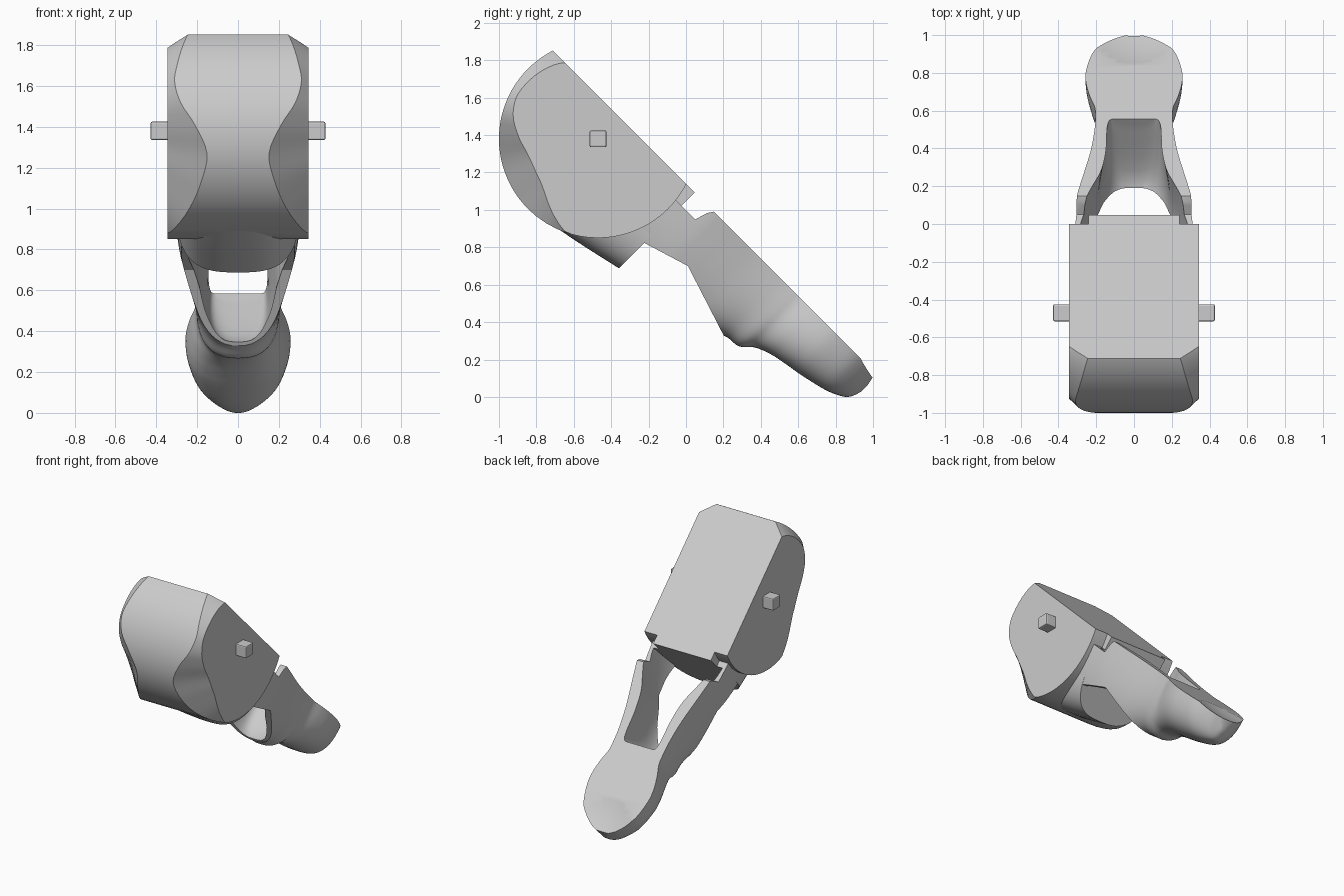
import bpy, bmesh, math
from mathutils import Vector

old = bpy.data.objects.get("Cube")
if old:
    bpy.data.objects.remove(old, do_unlink=True)

grey = bpy.data.materials.new("light_grey")
grey.use_nodes = True
grey.diffuse_color = (0.6, 0.6, 0.6, 1)
grey.node_tree.nodes["Principled BSDF"].inputs["Base Color"].default_value = (0.6, 0.6, 0.6, 1)

R2 = math.sqrt(2)


def tilt(x, s, t):
    """Tilted frame: s runs down the slope, t is height over the sloping top plane."""
    return Vector((x, (s + t) / R2 + 0.57, (t - s) / R2 + 0.57))


def smooth_rows(rows, n=5):
    """Catmull-Rom interpolation between key rows."""
    out = []
    for i in range(len(rows) - 1):
        p = [rows[max(0, min(len(rows) - 1, i + k))] for k in (-1, 0, 1, 2)]
        for j in range(n):
            u = j / n
            out.append([b + 0.5 * u * (c - a + u * (2*a - 5*b + 4*c - d + u * (3*(b - c) + d - a)))
                        for a, b, c, d in zip(*p)])
    return out + [list(rows[-1])]


def make(name, bm):
    bmesh.ops.recalc_face_normals(bm, faces=bm.faces)
    mesh = bpy.data.meshes.new(name)
    bm.to_mesh(mesh)
    bm.free()
    mesh.materials.append(grey)
    ob = bpy.data.objects.new(name, mesh)
    bpy.context.collection.objects.link(ob)
    return ob


def loft(name, rings):
    """Skin closed rings and cap both ends."""
    bm = bmesh.new()
    vs = [[bm.verts.new(p) for p in ring] for ring in rings]
    for a, b in zip(vs, vs[1:]):
        for i in range(len(a)):
            j = (i + 1) % len(a)
            bm.faces.new((a[i], a[j], b[j], b[i]))
    bm.faces.new(vs[0])
    bm.faces.new(vs[-1])
    return make(name, bm)


def trough(name, rows, e=2.5, n=32):
    """Loft of rounded U sections; row = s, half width, top, depth, bulge."""
    rings = []
    for s, w, top, depth, bulge in smooth_rows(rows):
        ring = []
        for i in range(n + 1):
            c, f = math.cos(math.pi * i / n), max(0, math.sin(math.pi * i / n)) ** (2 / e)
            x = math.copysign(abs(c) ** (2 / e), c) * w * (1 + bulge * f)
            ring.append(tilt(x, s, top - (depth + top) * f))
        rings.append(ring)
    return loft(name, rings)


def prism(name, pts, half):
    """Profile in the tilted side plane, extruded across x."""
    return loft(name, [[tilt(x, s, t) for s, t in pts] for x in (-half, half)])


def select(ob):
    bpy.ops.object.select_all(action='DESELECT')
    ob.select_set(True)
    bpy.context.view_layer.objects.active = ob


def carve(ob, cutter):
    cutter.hide_render = True
    mod = ob.modifiers.new("carve", 'BOOLEAN')
    mod.operation, mod.solver, mod.object = 'DIFFERENCE', 'EXACT', cutter
    select(ob)
    bpy.ops.object.modifier_apply(modifier=mod.name)
    bpy.data.objects.remove(cutter, do_unlink=True)


def soften(ob, angle=32):
    select(ob)
    bpy.ops.object.shade_smooth_by_angle(angle=math.radians(angle))


# Head: round drum with blended side corners; row = angle, front half width, side radius
PIVOT, RADIUS, HALF = (-0.47, 1.38), 0.53, 0.345
head_rows = [
    (100, 0.20, 0.40), (115, 0.24, 0.448), (128, 0.27, 0.47), (142, 0.297, 0.484),
    (153, 0.31, 0.49), (165, 0.28, 0.47), (177, 0.21, 0.43), (192, 0.152, 0.386),
    (208, 0.18, 0.377), (225, 0.235, 0.405), (250, 0.335, 0.525)]
rows = smooth_rows(head_rows, 4) + [(a, 0.34, RADIUS) for a in range(255, 351, 5)]
bm = bmesh.new()
strips = []
for a, wide, side in rows:
    d = Vector((0, math.cos(math.radians(a)), math.sin(math.radians(a))))
    c = Vector((0, *PIVOT))
    strips.append([bm.verts.new(c + d * r + Vector((x, 0, 0))) for x, r in
                   ((-HALF, side), (-wide, RADIUS), (wide, RADIUS), (HALF, side))])
for p, q in zip(strips, strips[1:]):
    for i in range(3):
        bm.faces.new((p[i], p[i + 1], q[i + 1], q[i]))
for i in (0, 3):
    bm.faces.new([p[i] for p in strips])
bm.faces.new(strips[0])
bm.faces.new(strips[-1])
# slice the drum flat along the sloping top
cut = bmesh.ops.bisect_plane(bm, geom=bm.verts[:] + bm.edges[:] + bm.faces[:], dist=1e-5,
                             plane_co=tilt(0, 0, 0), plane_no=(0, 1, 1), clear_outer=True)
bmesh.ops.holes_fill(bm, edges=[e for e in bm.edges if e.is_boundary], sides=0)
soften(make("head", bm), 25)

# Neck below the head and the flat tab that continues the top
soften(trough("neck", [(-1.2, 0.32, -0.1, 0.67, 0), (-0.97, 0.31, -0.1, 0.625, 0),
                       (-0.739, 0.30, -0.1, 0.573, 0)], e=3))
prism("top_tab", [(-0.95, 0), (-0.739, 0), (-0.739, -0.12), (-0.95, -0.12)], 0.24)

# Handle: outer body, then hollowed and trimmed
handle = trough("handle", [
    (-0.85, 0.32, 0, 0.65, 0), (-0.62, 0.305, 0, 0.63, 0), (-0.52, 0.287, 0, 0.60, 0.04),
    (-0.40, 0.26, 0, 0.57, 0.07), (-0.25, 0.228, 0, 0.52, 0.1), (-0.092, 0.208, 0, 0.432, 0.08),
    (0.007, 0.205, 0, 0.415, 0.04), (0.07, 0.208, 0, 0.361, 0.02), (0.156, 0.235, 0, 0.325, 0),
    (0.25, 0.254, 0, 0.305, 0), (0.34, 0.254, 0, 0.29, 0), (0.467, 0.222, 0, 0.262, 0),
    (0.54, 0.175, 0, 0.238, 0), (0.60, 0.11, 0, 0.205, 0), (0.627, 0.06, -0.015, 0.17, 0),
    (0.643, 0.02, -0.08, 0.12, 0)])
carve(handle, trough("cavity_cutter", [
    (-0.95, 0.297, 0.05, 0.62, 0), (-0.74, 0.29, 0.05, 0.61, 0), (-0.62, 0.255, 0.05, 0.60, 0.16),
    (-0.52, 0.215, 0.05, 0.57, 0.3), (-0.40, 0.165, 0.05, 0.54, 0.55),
    (-0.25, 0.14, 0.05, 0.49, 0.65), (-0.092, 0.14, 0.05, 0.40, 0.2), (-0.02, 0.13, 0.05, 0.03, 0)]))
carve(handle, prism("lip_cutter", [(-1, -0.46), (-0.735, -0.38), (-0.488, -0.304),
                                   (-0.088, -0.432), (-0.088, -0.9), (-1, -0.9)], 0.6))
carve(handle, prism("arm_cutter", [(-1, 0.1), (-1, -0.1), (-0.636, -0.1), (-0.615, -0.03),
                                   (-0.594, 0.001), (-0.594, 0.1)], 0.6))
# shallow thumb dent
bm = bmesh.new()
bmesh.ops.create_uvsphere(bm, u_segments=96, v_segments=64, radius=0.8)
bmesh.ops.translate(bm, verts=bm.verts, vec=tilt(0, 0.6, 0.77))
carve(handle, make("dent_cutter", bm))
soften(handle)

# Square pivot pins
for side, x in (("left", 1), ("right", -1)):
    bm = bmesh.new()
    bmesh.ops.create_cube(bm, size=1)
    bmesh.ops.scale(bm, verts=bm.verts, vec=(0.13, 0.09, 0.09))
    bmesh.ops.bevel(bm, geom=bm.edges[:], offset=0.008, segments=2, affect='EDGES', profile=0.5)
    bmesh.ops.translate(bm, verts=bm.verts, vec=(x * 0.363, *PIVOT))
    make(side + "_pin", bm)
